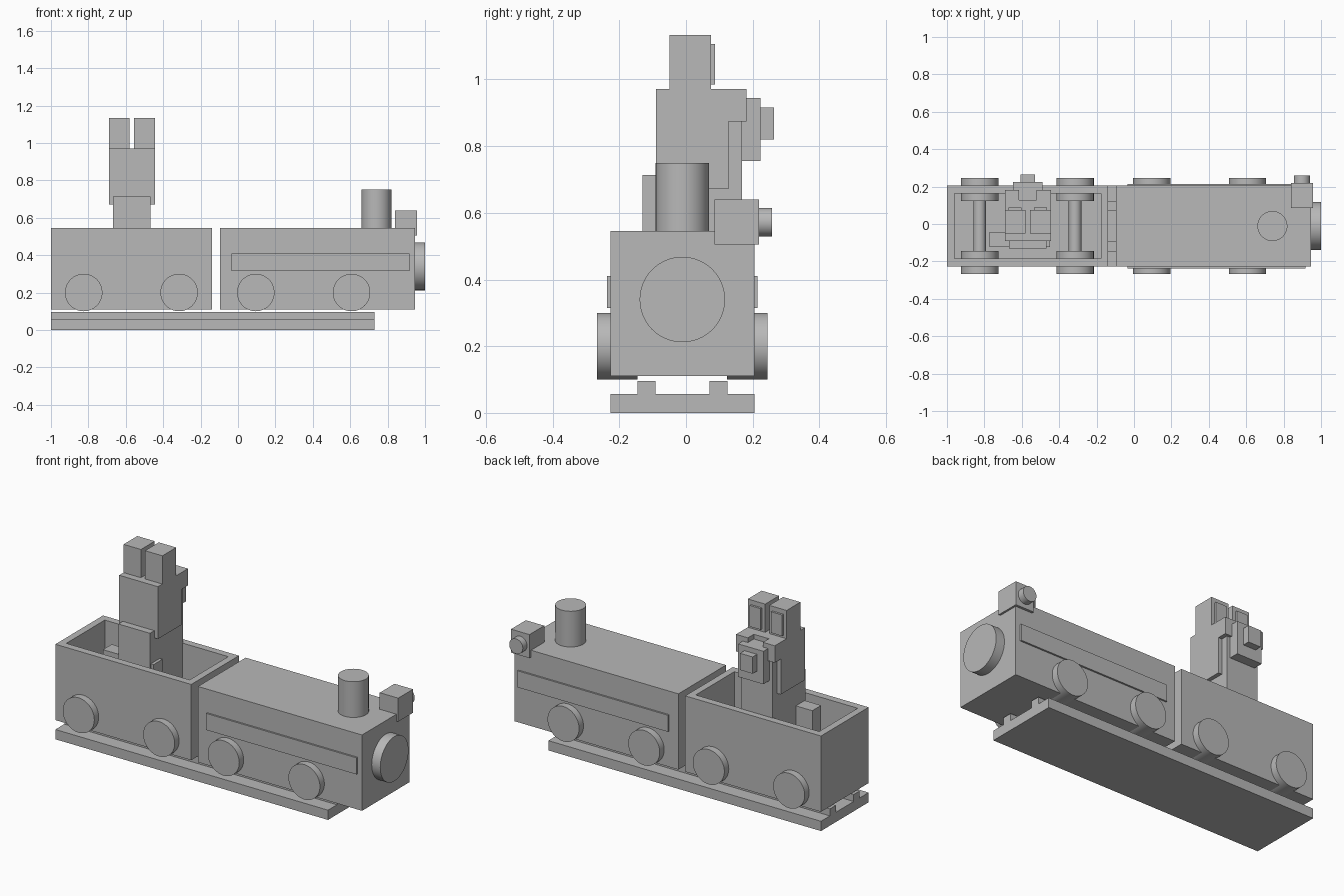
import bpy
import math

if "Cube" in bpy.data.objects:
    bpy.data.objects.remove(bpy.data.objects["Cube"], do_unlink=True)

grey = bpy.data.materials.new("plain grey")
grey.use_nodes = True
GREY = (0.48, 0.48, 0.48, 1)
grey.diffuse_color = GREY
grey.node_tree.nodes["Principled BSDF"].inputs["Base Color"].default_value = GREY


def box(name, x, y, z):
    """Box from its (low, high) range on each axis."""
    bpy.ops.mesh.primitive_cube_add(size=1, location=[sum(r) / 2 for r in (x, y, z)])
    ob = bpy.context.object
    ob.name = name
    ob.scale = [r[1] - r[0] for r in (x, y, z)]
    bpy.ops.object.transform_apply(location=False, rotation=False, scale=True)
    ob.data.materials.append(grey)
    return ob


def cylinder(name, centre, radius, depth, axis="Z"):
    turn = {"X": (0, math.pi / 2, 0), "Y": (math.pi / 2, 0, 0), "Z": (0, 0, 0)}[axis]
    bpy.ops.mesh.primitive_cylinder_add(vertices=64, radius=radius, depth=depth,
                                        location=centre, rotation=turn)
    ob = bpy.context.object
    ob.name = name
    ob.data.materials.append(grey)
    bpy.ops.object.shade_smooth_by_angle(angle=math.radians(30))
    return ob


MID = -0.011             # centre line of the train
SIDE = (-0.227, 0.205)   # width of both cars
BODY = (0.11, 0.545)     # height of both cars

# Track bed and rails
TRACK = (-1, 0.73)
box("track_bed", TRACK, SIDE, (0, 0.056))
for name, s in (("right", -1), ("left", 1)):
    c = MID + s * 0.108
    box(name + "_rail", TRACK, (c - 0.027, c + 0.027), (0.05, 0.096))

# Open wagon, hollowed out from above
wagon = box("wagon", (-1, -0.138), SIDE, BODY)
hollow = box("wagon_hollow_cutter", (-0.96, -0.177), (-0.185, 0.164), (0.14, 0.7))
hollow.hide_render = True
hollow.hide_set(True)
cut = wagon.modifiers.new("hollow", "BOOLEAN")
cut.operation = "DIFFERENCE"
cut.solver = "EXACT"
cut.object = hollow

# Locomotive body, front plate and chimney
box("locomotive", (-0.095, 0.946), SIDE, BODY)
cylinder("front_plate", (0.965, MID, 0.34), 0.128, 0.07, "X")
cylinder("chimney", (0.74, MID, 0.645), 0.08, 0.21)
for name, s in (("right", -1), ("left", 1)):
    c = MID + s * 0.216
    box(name + "_side_stripe", (-0.036, 0.918), (c - 0.01, c + 0.01), (0.315, 0.41))

# Lamp on the corner of the roof
box("lamp_box", (0.84, 0.957), (0.085, 0.219), (0.505, 0.64))
cylinder("lamp_lens", (0.898, 0.23, 0.572), 0.043, 0.056, "Y")

# Wheels and axles
for i, x in enumerate((-0.825, -0.315, 0.095, 0.607)):
    cylinder(f"axle_{i}", (x, MID, 0.2), 0.034, 0.3, "Y")
    for s in (-1, 1):
        cylinder(f"wheel_{i}_{'left' if s > 0 else 'right'}",
                 (x, MID + s * 0.195, 0.2), 0.1, 0.122, "Y")

# Passenger: seat, body and head
PX = -0.568


def centred(half):
    return (PX - half, PX + half)


box("seat", (-0.772, -0.45), (-0.122, -0.042), (0.3, 0.535))
box("passenger_body", centred(0.1), (-0.13, 0.168), (0.14, 0.713))
box("passenger_face", centred(0.1), (0.1, 0.168), (0.7, 0.88))
box("passenger_head", centred(0.123), (-0.09, 0.128), (0.671, 0.971))
box("passenger_muzzle", centred(0.08), (0.12, 0.224), (0.755, 0.944))
box("passenger_nose", centred(0.04), (0.21, 0.264), (0.82, 0.916))

# Paired brows and ears
for name, s in (("left", 1), ("right", -1)):
    def pair(a, b):
        return sorted((PX + s * a, PX + s * b))
    box(name + "_brow", pair(0.048, 0.123), (0.12, 0.182), (0.874, 0.971))
    box(name + "_ear", pair(0.013, 0.123), (-0.05, 0.075), (0.96, 1.133))
    box(name + "_inner_ear", pair(0.033, 0.103), (0.07, 0.087), (0.985, 1.106))
